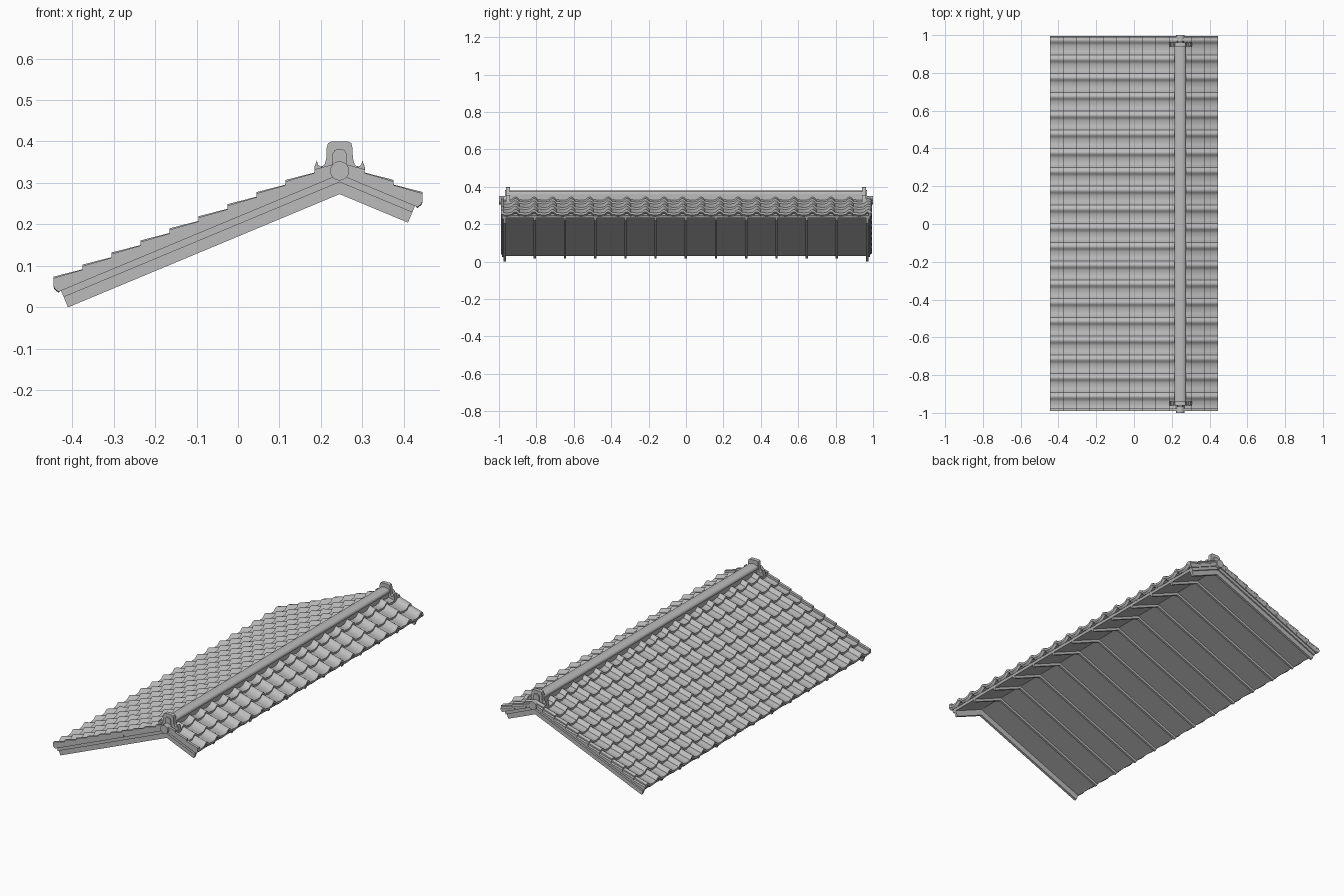
import bpy, bmesh, math
from mathutils import Vector

cube = bpy.data.objects.get("Cube")
if cube:
    bpy.data.objects.remove(cube, do_unlink=True)

RIDGE_X, PITCH = 0.245, 0.4167
ROW_STEP, TILE_W = 0.07, 0.1
LEFT_ROWS, RIGHT_ROWS = 10, 3

clay = bpy.data.materials.new("grey clay")
clay.use_nodes = True
GREY = (0.5, 0.5, 0.5, 1)
clay.diffuse_color = GREY
clay.node_tree.nodes["Principled BSDF"].inputs["Base Color"].default_value = GREY


def finish(name, bm, smooth=None):
    bmesh.ops.recalc_face_normals(bm, faces=bm.faces)
    mesh = bpy.data.meshes.new(name)
    bm.to_mesh(mesh)
    bm.free()
    mesh.materials.append(clay)
    ob = bpy.data.objects.new(name, mesh)
    bpy.context.collection.objects.link(ob)
    if smooth:
        bpy.ops.object.select_all(action='DESELECT')
        ob.select_set(True)
        bpy.context.view_layer.objects.active = ob
        bpy.ops.object.shade_smooth_by_angle(angle=math.radians(smooth))
    return ob


def prism(bm, outline, y0, y1):
    """Extrude an x-z outline along y."""
    face = bm.faces.new([bm.verts.new((x, y0, z)) for x, z in outline])
    out = bmesh.ops.extrude_face_region(bm, geom=[face])
    moved = [v for v in out["geom"] if isinstance(v, bmesh.types.BMVert)]
    bmesh.ops.translate(bm, verts=moved, vec=(0, y1 - y0, 0))


def on_slope(side, d, h):
    """Point at distance d from the ridge; h is its height carried back to the ridge."""
    return RIDGE_X + side * d, h - PITCH * d


def gable(bm, h0, h1, y0, y1, grow=0.0):
    """Bent slab over both slopes with square-cut eaves."""
    def eave(side, h):
        d = (0.655 if side < 0 else 0.165) + grow + (h - 0.273) * 0.355
        return on_slope(side, d, h)
    prism(bm, [eave(-1, h0), (RIDGE_X, h0), eave(1, h0),
               eave(1, h1), (RIDGE_X, h1), eave(-1, h1)], y0, y1)


# Roof deck
bm = bmesh.new()
gable(bm, 0.307, 0.322, -0.98, 0.98)
finish("roof_deck", bm)

# Rafters under the deck
bm = bmesh.new()
for i in range(13):
    y = -0.97 + i * 0.1615
    gable(bm, 0.292, 0.31, y - 0.006, y + 0.006)
finish("rafters", bm)

# Gable boards with a thicker upper strip
bm = bmesh.new()
for s in (-1, 1):
    gable(bm, 0.273, 0.318, s * 0.962, s * 0.976)
    gable(bm, 0.302, 0.322, s * 0.962, s * 0.984)
finish("gable_boards", bm)


def wave(t):
    """Pantile cross-section: a round roll beside a shallow trough."""
    if t < 0.42:
        return 0.015 * math.sin(math.pi * t / 0.42)
    return -0.005 * math.sin(math.pi * (t - 0.42) / 0.58)


def tile_row(bm, side, f, eave):
    back = max(f - 0.085, 0.0)
    drop = (f - back) * 0.16
    top = 0.346
    section = [(back, top - drop), (f, top), (f - 0.001, top - 0.012)]
    if eave:
        section += [(f - 0.012, top - 0.026), (f - 0.02, top - 0.022)]
    section.append((back, top - drop - 0.012))
    samples = 12
    loops = []
    for k in range(20):
        for j in range(samples + 1):
            t = j / samples
            y = -0.99 + (k + t * 1.0) * TILE_W * 0.9925
            lift = wave(1 - t) + (0.004 * (1 - t) if j else 0)
            loop = []
            for d, h in section:
                x, z = on_slope(side, d, h + lift)
                loop.append(bm.verts.new((x, y, z)))
            loops.append(loop)
    n = len(section)
    for a, b in zip(loops, loops[1:]):
        for i in range(n):
            bm.faces.new((a[i], a[(i + 1) % n], b[(i + 1) % n], b[i]))
    bm.faces.new(loops[0])
    bm.faces.new(loops[-1])


# Tile courses and the stepped verge pieces closing each end
verge = bmesh.new()
for side, rows, name in ((-1, LEFT_ROWS, "right_slope_tiles"), (1, RIGHT_ROWS, "left_slope_tiles")):
    bm = bmesh.new()
    for r in range(rows):
        f = 0.06 + r * ROW_STEP
        last = r == rows - 1
        tile_row(bm, side, f, last)
        back = max(f - ROW_STEP, 0)
        outline = [on_slope(side, back, 0.349), on_slope(side, f, 0.358),
                   on_slope(side, f, 0.345), on_slope(side, f - (0.012 if last else 0), 0.32),
                   on_slope(side, back, 0.32)]
        for s in (-1, 1):
            prism(verge, outline, s * 0.976, s * 0.99)
    finish(name, bm, 35)
finish("verge_tiles", verge)

# Ridge: straight-sided course with a low rounded cap
bm = bmesh.new()
prism(bm, [(RIDGE_X - 0.024, 0.31), (RIDGE_X + 0.024, 0.31),
           (RIDGE_X + 0.024, 0.362), (RIDGE_X - 0.024, 0.362)], -0.96, 0.95)
finish("ridge_course", bm)
bm = bmesh.new()
cap = [(RIDGE_X + 0.03 * math.cos(a), 0.364 + 0.015 * math.sin(a))
       for a in (math.pi * i / 10 for i in range(11))]
prism(bm, [(RIDGE_X - 0.03, 0.357), (RIDGE_X + 0.03, 0.357)] + cap, -0.96, 0.95)
finish("ridge_cap", bm, 35)

# Ridge-end ornaments: scrolled plate, raised arch and round end tile
half = [(0.06, 0.318), (0.061, 0.338), (0.055, 0.354), (0.052, 0.344), (0.044, 0.338),
        (0.036, 0.345), (0.032, 0.36), (0.031, 0.385), (0.028, 0.396), (0.02, 0.4)]
arch = [(0.017, 0.32), (0.017, 0.37), (0.012, 0.379), (0.004, 0.382)]


def mirrored(points):
    return ([(RIDGE_X + x, z) for x, z in points]
            + [(RIDGE_X - x, z) for x, z in reversed(points)])


for s, name in ((-1, "front"), (1, "back")):
    bm = bmesh.new()
    prism(bm, mirrored(half), s * 0.94, s * 0.962)
    prism(bm, mirrored(arch), s * 0.95, s * 0.968)
    finish(name + "_ridge_ornament", bm, 30)
    bm = bmesh.new()
    disc = [(RIDGE_X + 0.023 * math.cos(a), 0.329 + 0.023 * math.sin(a))
            for a in (math.tau * i / 24 for i in range(24))]
    prism(bm, disc, s * 0.94, s * 1.0)
    finish(name + "_ridge_end_tile", bm, 35)
